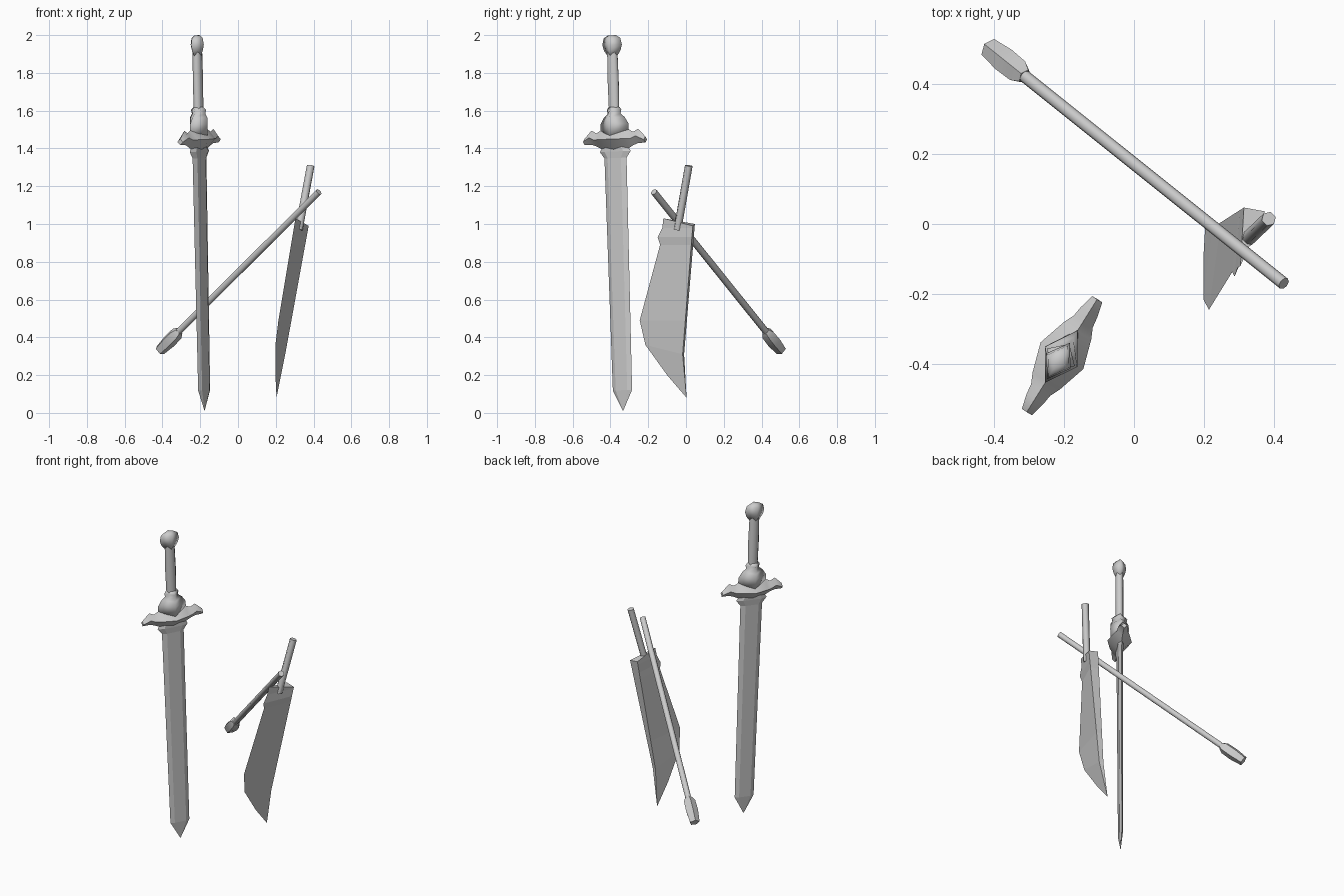
import bpy, bmesh
from math import cos, sin, pi, radians
from mathutils import Matrix, Vector

cube = bpy.data.objects.get("Cube")
if cube:
    bpy.data.objects.remove(cube)

steel = bpy.data.materials.new("plain grey")
steel.use_nodes = True
GREY = (0.6, 0.6, 0.6, 1)
steel.diffuse_color = GREY
steel.node_tree.nodes["Principled BSDF"].inputs["Base Color"].default_value = GREY


def loft(name, sections, matrix=Matrix(), smooth=None):
    """Skin a list of equal-length closed cross-sections and cap both ends."""
    bm = bmesh.new()
    rings = [[bm.verts.new(matrix @ Vector(p)) for p in s] for s in sections]
    n = len(rings[0])
    for lo, hi in zip(rings, rings[1:]):
        for i in range(n):
            j = (i + 1) % n
            bm.faces.new((lo[i], lo[j], hi[j], hi[i]))
    bm.faces.new(rings[0])
    bm.faces.new(rings[-1])
    bmesh.ops.remove_doubles(bm, verts=bm.verts, dist=0.0005)
    bmesh.ops.recalc_face_normals(bm, faces=bm.faces)
    mesh = bpy.data.meshes.new(name)
    bm.to_mesh(mesh)
    bm.free()
    mesh.materials.append(steel)
    obj = bpy.data.objects.new(name, mesh)
    bpy.context.collection.objects.link(obj)
    if smooth:
        bpy.ops.object.select_all(action='DESELECT')
        obj.select_set(True)
        bpy.context.view_layer.objects.active = obj
        bpy.ops.object.shade_smooth_by_angle(angle=radians(smooth))
    return obj


def ring(a, b, z, n):
    return [(a * cos(2 * pi * i / n), b * sin(2 * pi * i / n), z) for i in range(n)]


def frame(origin, axis, side):
    """Matrix with local z along axis and local x near side."""
    w = Vector(axis).normalized()
    x = Vector(side)
    x = (x - w * x.dot(w)).normalized()
    m = Matrix((x, w.cross(x), w)).transposed().to_4x4()
    m.translation = Vector(origin)
    return m


# Longsword, point down: x is its width, y its thickness
sword = frame((-0.177, -0.333, 0.01), (-0.04, -0.06, 2), (0.53, 0.85, 0))


def blade_section(w, t, z):
    k = 0.6 * w
    return [(w, 0, z), (k, t, z), (-k, t, z), (-w, 0, z), (-k, -t, z), (k, -t, z)]


loft("sword_blade", [blade_section(*s) for s in (
    (0, 0, 0), (0.06, 0.01, 0.11), (0.069, 0.013, 1.34),
    (0.096, 0.016, 1.375), (0.08, 0.016, 1.4))], sword)

# Crossguard: diamond sections along its width, mirrored about the middle
half = [(0.19, 0.017, 1.415, 1.448), (0.145, 0.028, 1.415, 1.49),
        (0.115, 0.032, 1.405, 1.475), (0.085, 0.046, 1.39, 1.49)]
stations = [(-s[0],) + s[1:] for s in half] + [(0, 0.072, 1.37, 1.51)] + half[::-1]
loft("sword_guard", [
    [(u, 0, hi), (u, v, (lo + hi) / 2), (u, 0, lo), (u, -v, (lo + hi) / 2)]
    for u, v, lo, hi in stations], sword, 50)

# Hilt: four-sided turned profiles
loft("sword_collar", [ring(a, b, z, 4) for a, b, z in (
    (0.088, 0.052, 1.46), (0.088, 0.055, 1.52), (0.065, 0.054, 1.555),
    (0.04, 0.042, 1.575), (0.045, 0.047, 1.595), (0.036, 0.03, 1.61))], sword, 120)
loft("sword_grip", [ring(a, b, z, 8) for a, b, z in (
    (0.031, 0.023, 1.58), (0.034, 0.024, 1.75), (0.031, 0.023, 1.91))], sword, 60)
loft("sword_pommel", [ring(a, b, z, 4) for a, b, z in (
    (0.03, 0.022, 1.88), (0.052, 0.034, 1.91), (0.061, 0.041, 1.94),
    (0.052, 0.035, 1.975), (0.025, 0.018, 1.99))], sword, 120)

# Broad cleaver: a wedge from the cutting edge (y, z) to a thick spine
edge = [(-0.12, 1.03), (-0.125, 0.98), (-0.15, 0.93), (-0.137, 0.89),
        (-0.245, 0.49), (-0.215, 0.36), (-0.10, 0.20)]
inner = [Vector((0.314, 0.047, 1.0)), Vector((0.225, -0.01, 0.31))]
outer = [Vector((0.374, 0.036, 0.99)), Vector((0.25, -0.018, 0.31))]
tip = Vector((0.204, 0.003, 0.08))


def on_spine(line, z):
    top, mid = line
    if z > mid.z:
        return mid.lerp(top, min(1, (z - mid.z) / (top.z - mid.z)))
    return tip.lerp(mid, (z - tip.z) / (mid.z - tip.z))


wedge = []
for y, z in edge:
    x = max(0.198, 0.304 - (1.03 - z) / 6)
    zs = z if z != 0.36 else 0.31
    wedge.append([(x, y, z), on_spine(outer, zs), on_spine(inner, zs)])
loft("cleaver_blade", wedge + [[tip] * 3])

handle = frame((0.322, -0.045, 0.97), (0.063, 0.06, 0.34), (1, -1, 0))
loft("cleaver_handle", [ring(0.021, 0.021, z, 6) for z in (0, 0.35)], handle, 65)

# Leaning club: a round shaft with a five-sided tapered head
club = frame((0.428, -0.17, 1.17), (-0.838, 0.67, -0.835), (0, 0, 1))
loft("club_shaft", [ring(0.018, 0.018, z, 8) for z in (0, 1.25)], club, 60)
loft("club_head", [ring(r, r, z, 5) for r, z in (
    (0.022, 1.2), (0.036, 1.225), (0.038, 1.29), (0.03, 1.365))], club, 50)
